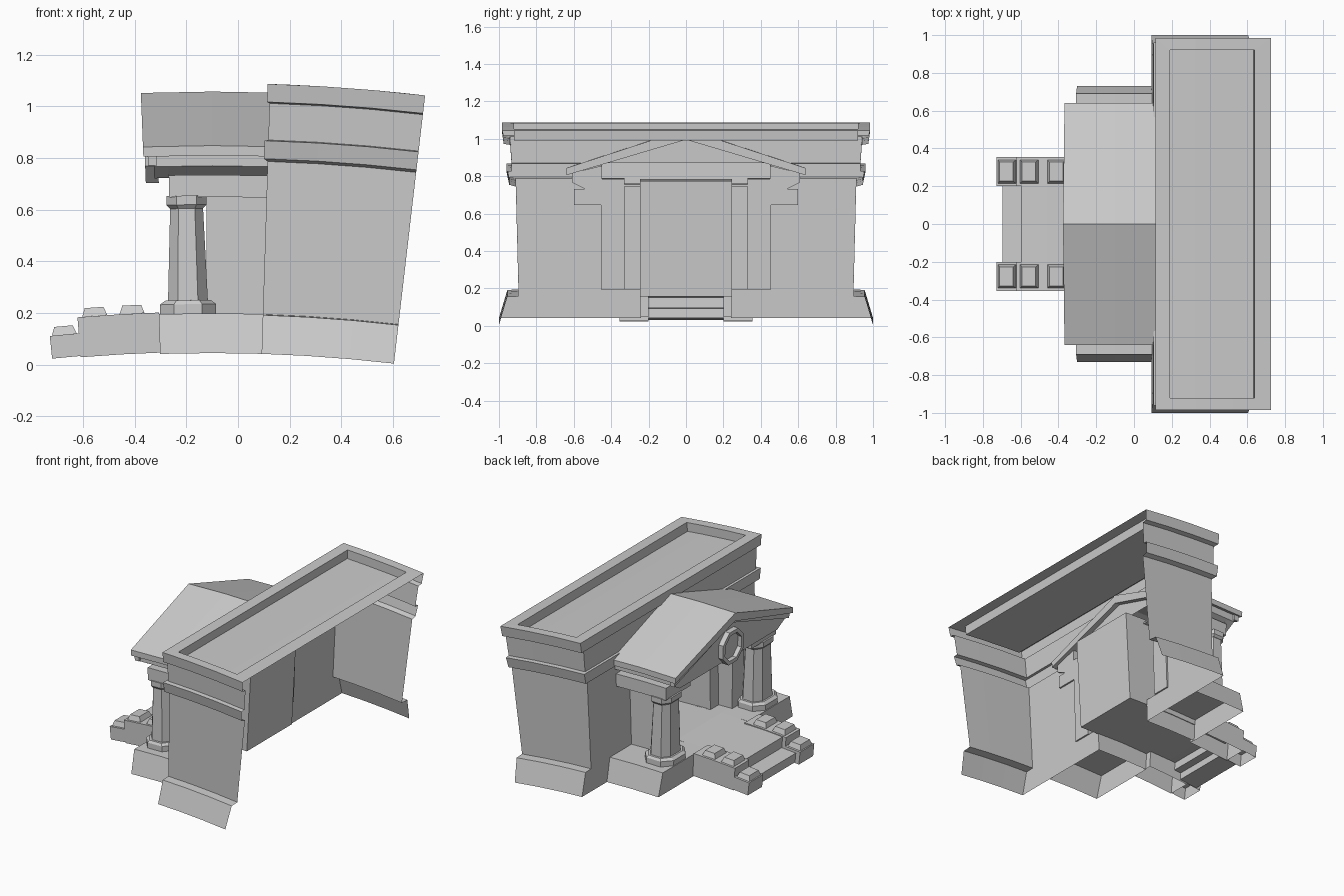
import bpy, bmesh, math

cube = bpy.data.objects.get("Cube")
if cube:
    bpy.data.objects.remove(cube, do_unlink=True)

stone = bpy.data.materials.new("grey stone")
stone.use_nodes = True
GREY = (0.6, 0.6, 0.6, 1)
stone.diffuse_color = GREY
stone.node_tree.nodes["Principled BSDF"].inputs["Base Color"].default_value = GREY

RADIUS, PIVOT = 6.05, -0.1
GROUND = 0.045


def bend(co):
    """Arch the building along x, as if it sat on a large cylinder."""
    a = (co.x - PIVOT) / RADIUS
    r = RADIUS + co.z
    co.x, co.z = PIVOT + r * math.sin(a), r * math.cos(a) - RADIUS


def loft(name, rings, closed=True, start=True, end=True, drop=None):
    """Skin a list of equal rings, slice along x, then bend."""
    bm = bmesh.new()
    vs = [[bm.verts.new(p) for p in ring] for ring in rings]
    n = len(rings[0])
    for a, b in zip(vs, vs[1:]):
        for i in range(n if closed else n - 1):
            j = (i + 1) % n
            bm.faces.new((a[i], a[j], b[j], b[i]))
    if start:
        bm.faces.new(vs[0][::-1])
    if end:
        bm.faces.new(vs[-1])
    if drop:
        gone = [f for f in bm.faces if drop(f.calc_center_median())]
        bmesh.ops.delete(bm, geom=gone, context='FACES')
    bmesh.ops.recalc_face_normals(bm, faces=bm.faces[:])
    for x in (-0.45, -0.1, 0.26, 0.43):
        bmesh.ops.bisect_plane(bm, geom=bm.verts[:] + bm.edges[:] + bm.faces[:],
                               plane_co=(x, 0, 0), plane_no=(1, 0, 0))
    for v in bm.verts:
        bend(v.co)
    mesh = bpy.data.meshes.new(name)
    bm.to_mesh(mesh)
    bm.free()
    mesh.materials.append(stone)
    ob = bpy.data.objects.new(name, mesh)
    bpy.context.collection.objects.link(ob)
    return ob


def rect(x0, x1, y0, y1, z):
    return [(x0, y0, z), (x1, y0, z), (x1, y1, z), (x0, y1, z)]


def box(name, x, y, z, bottom=True, inset=0):
    (x0, x1), (y0, y1) = x, y
    return loft(name, [rect(x0, x1, y0, y1, z[0]),
                       rect(x0 + inset, x1 - inset, y0 + inset, y1 - inset, z[1])],
                start=bottom)


def octagon(cx, cy, hx, hy, z, k=0.5):
    pts = [(1, -k), (1, k), (k, 1), (-k, 1), (-1, k), (-1, -k), (-k, -1), (k, -1)]
    return [(cx + hx * u, cy + hy * v, z) for u, v in pts]


# Main hall: shell open at the back, with plinth and two cornices
BACK, FRONT, DOOR = 0.6, 0.09, 0.455
hall_profile = [(1.0, 0, GROUND), (0.955, 0, 0.195), (0.895, 0, 0.198), (0.91, 0, 0.79),
                (0.945, 0.013, 0.8), (0.96, 0.013, 0.87), (0.93, 0, 0.873),
                (0.94, 0, 1.015), (0.975, 0.008, 1.02), (0.985, 0.008, 1.09)]
rows = []
for hy, out, z in hall_profile:
    f = FRONT - out
    rows.append([(BACK, -hy, z), (f, -hy, z), (f, -DOOR, z),
                 (f, DOOR, z), (f, hy, z), (BACK, hy, z)])
loft("main_hall_walls", rows, closed=False, start=False, end=False,
     drop=lambda c: abs(c.y) < 0.1 and c.z < 0.872)

# Flat roof with a rim and a sunken tray
loft("main_hall_roof", [rect(FRONT - 0.008, BACK, -0.985, 0.985, 1.09),
                        rect(0.146, 0.527, -0.92, 0.92, 1.09),
                        rect(0.146, 0.527, -0.92, 0.92, 1.03)], start=False)

# Portico roof: gable slab with a boxed eave moulding below
gable = [(-0.64, 0.81), (-0.64, 0.848), (0, 1.057), (0.64, 0.848), (0.64, 0.81), (0, 1.0)]
loft("portico_roof", [[(x, y, z) for y, z in gable] for x in (-0.335, 0.12)])
tympanum = [(-0.53, 0.725), (-0.61, 0.77), (-0.61, 0.82), (0, 1.01),
            (0.61, 0.82), (0.61, 0.77), (0.53, 0.725)]
loft("pediment", [[(x, y, z) for y, z in tympanum] for x in (-0.3, -0.25)])
rake = [(-0.625, 0.775), (-0.625, 0.82), (0, 1.03), (0.625, 0.82), (0.625, 0.775), (0, 0.985)]
loft("raking_cornice", [[(x, y, z) for y, z in rake] for x in (-0.32, -0.29)])
box("portico_ceiling", (-0.25, 0.1), (-0.45, 0.45), (0.75, 0.76))

# Octagonal medallion on the pediment
def medallion_ring(x, r):
    step = math.pi / 4
    return [(x, r * math.cos(step * (i + 0.5)), 0.82 + r * math.sin(step * (i + 0.5)))
            for i in range(8)]

loft("medallion", [medallion_ring(-0.285, 0.122), medallion_ring(-0.33, 0.122),
                   medallion_ring(-0.33, 0.095), medallion_ring(-0.305, 0.095)])

# Doorway recess, open to the front
loft("doorway_recess", [[(x, -0.245, 0.165), (x, 0.245, 0.165),
                         (x, 0.245, 0.785), (x, -0.245, 0.785)] for x in (-0.02, 0.23)],
     start=False)

# Porch floor and steps
box("porch_floor", (-0.58, 0.23), (-0.245, 0.245), (0.165, 0.2))
box("upper_step_riser", (-0.58, -0.5), (-0.2, 0.2), (0.11, 0.165))
box("lower_step", (-0.685, -0.55), (-0.2, 0.2), (0.06, 0.125))

# Parts repeated on both sides
for s, side in ((1, "left"), (-1, "right")):
    def span(a, b):
        return (a, b) if s > 0 else (-b, -a)

    # Eave moulding and beam over the columns
    eave = [(0.45, 0.73), (0.53, 0.73), (0.61, 0.77), (0.61, 0.82), (0.45, 0.86)]
    loft("eave_moulding_" + side, [[(x, s * y, z) for y, z in eave] for x in (-0.3, 0.1)])
    box("beam_" + side, (-0.25, 0.1), span(0.33, 0.6), (0.65, 0.735))

    # Porch side wall and door jamb
    box("porch_wall_" + side, (-0.12, 0.1), span(0.33, 0.455), (0.198, 0.79))
    box("door_jamb_" + side, (-0.02, 0.0), span(0.24, 0.335), (0.198, 0.755))

    # Column with stepped base and capital
    column = [(0.105, 0.13, 0.198), (0.105, 0.13, 0.235), (0.085, 0.12, 0.25),
              (0.074, 0.105, 0.25), (0.058, 0.092, 0.605), (0.058, 0.095, 0.605),
              (0.07, 0.108, 0.62), (0.07, 0.108, 0.655)]
    loft("column_" + side, [octagon(-0.19, s * 0.5, hx, hy, z) for hx, hy, z in column])

    # Plinth under the columns, battered on its outer face
    loft("portico_plinth_" + side,
         [rect(-0.3, 0.09, *span(0.24, y), z) for y, z in ((0.73, GROUND), (0.69, 0.199))],
         start=False)

    # Stair flanks with chamfered cap stones
    box("stair_flank_upper_" + side, (-0.605, -0.3), span(0.2, 0.355), (0.05, 0.205), False)
    box("stair_flank_lower_" + side, (-0.715, -0.605), span(0.2, 0.355), (0.055, 0.143), False)
    for i, (x, z) in enumerate(((-0.66, 0.143), (-0.54, 0.205), (-0.4, 0.205))):
        box("cap_stone_%s_%d" % (side, i + 1), (x - 0.047, x + 0.047),
            span(0.215, 0.34), (z, z + 0.033), inset=0.012)
